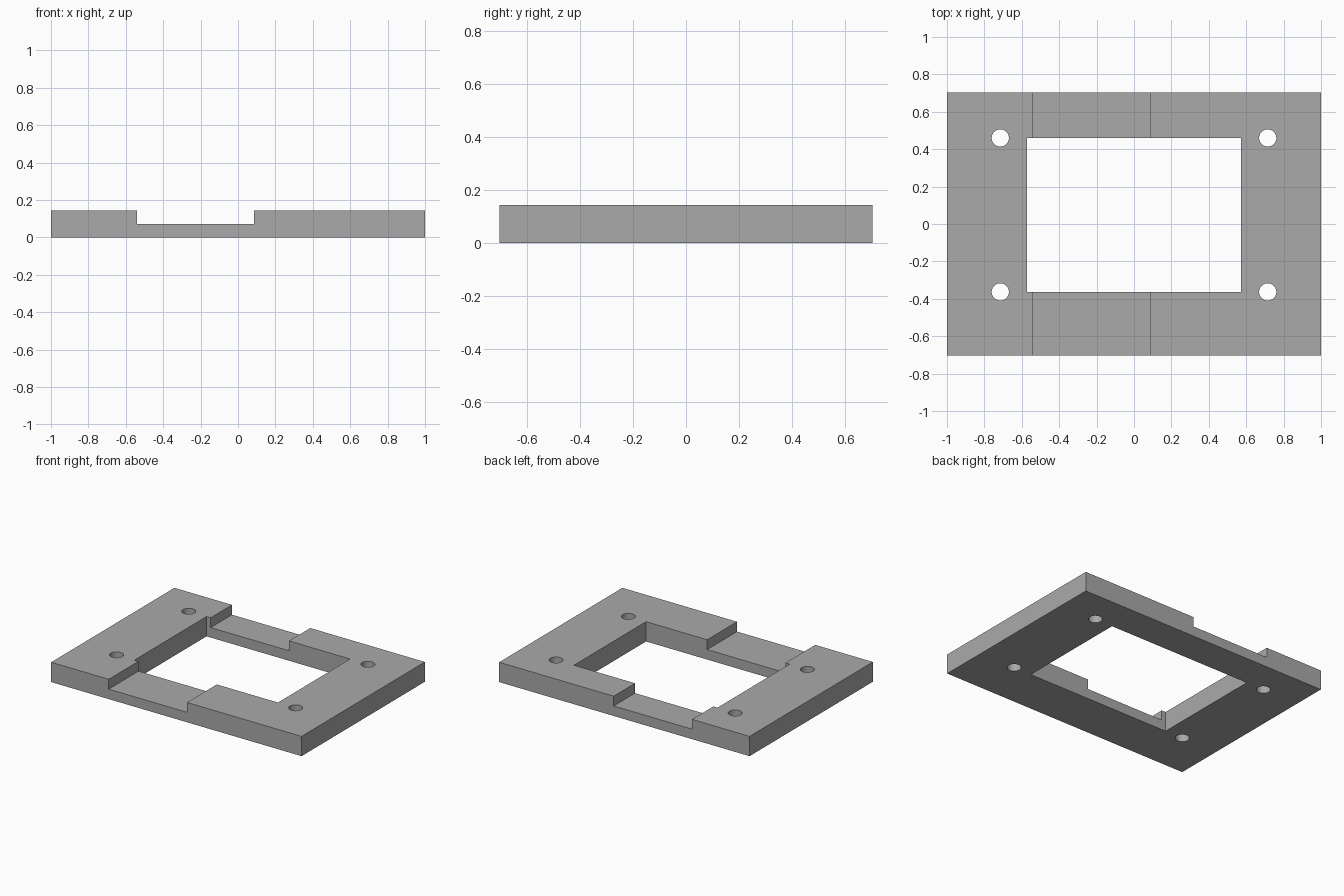
import bpy

cube = bpy.data.objects.get("Cube")
if cube:
    bpy.data.objects.remove(cube, do_unlink=True)

LENGTH, DEPTH, HEIGHT = 2.0, 1.406, 0.143
SLOT_FLOOR = 0.072
HOLE_X, HOLE_RADIUS = 0.715, 0.046
OPEN_X, OPEN_FRONT, OPEN_BACK = 0.573, -0.363, 0.46

grey = bpy.data.materials.new("plain grey")
grey.use_nodes = True
colour = (0.4, 0.4, 0.4, 1.0)
grey.diffuse_color = colour
grey.node_tree.nodes["Principled BSDF"].inputs["Base Color"].default_value = colour


def box(name, low, high):
    """Axis-aligned box between two corners."""
    centre = [(a + b) / 2 for a, b in zip(low, high)]
    bpy.ops.mesh.primitive_cube_add(size=1, location=centre)
    obj = bpy.context.object
    obj.name = name
    obj.scale = [b - a for a, b in zip(low, high)]
    bpy.ops.object.transform_apply(location=True, rotation=False, scale=True)
    obj.data.materials.append(grey)
    return obj


def cut(target, cutter):
    """Subtract the cutter from the target, then discard it."""
    cutter.hide_render = True
    mod = target.modifiers.new(cutter.name, "BOOLEAN")
    mod.operation = "DIFFERENCE"
    mod.solver = "EXACT"
    mod.object = cutter
    bpy.context.view_layer.objects.active = target
    bpy.ops.object.modifier_apply(modifier=mod.name)
    bpy.data.objects.remove(cutter, do_unlink=True)


# Plate body
frame = box("mounting_frame", (-LENGTH / 2, -DEPTH / 2, 0), (LENGTH / 2, DEPTH / 2, HEIGHT))

# Rectangular window, set slightly towards the back
cut(frame, box("window_cutter", (-OPEN_X, OPEN_FRONT, -1), (OPEN_X, OPEN_BACK, 1)))

# Shallow channel running front to back
cut(frame, box("channel_cutter", (-0.54, -1, SLOT_FLOOR), (0.085, 1, 1)))

# Screw holes, level with the window's front and back edges
for x in (-HOLE_X, HOLE_X):
    for y in (OPEN_FRONT, OPEN_BACK):
        bpy.ops.mesh.primitive_cylinder_add(vertices=48, radius=HOLE_RADIUS, depth=1, location=(x, y, 0))
        drill = bpy.context.object
        drill.name = "hole_cutter"
        drill.data.materials.append(grey)
        cut(frame, drill)

# Smooth hole walls with crisp edges
bpy.ops.object.select_all(action="DESELECT")
frame.select_set(True)
bpy.context.view_layer.objects.active = frame
bpy.ops.object.shade_smooth_by_angle(angle=0.5)
